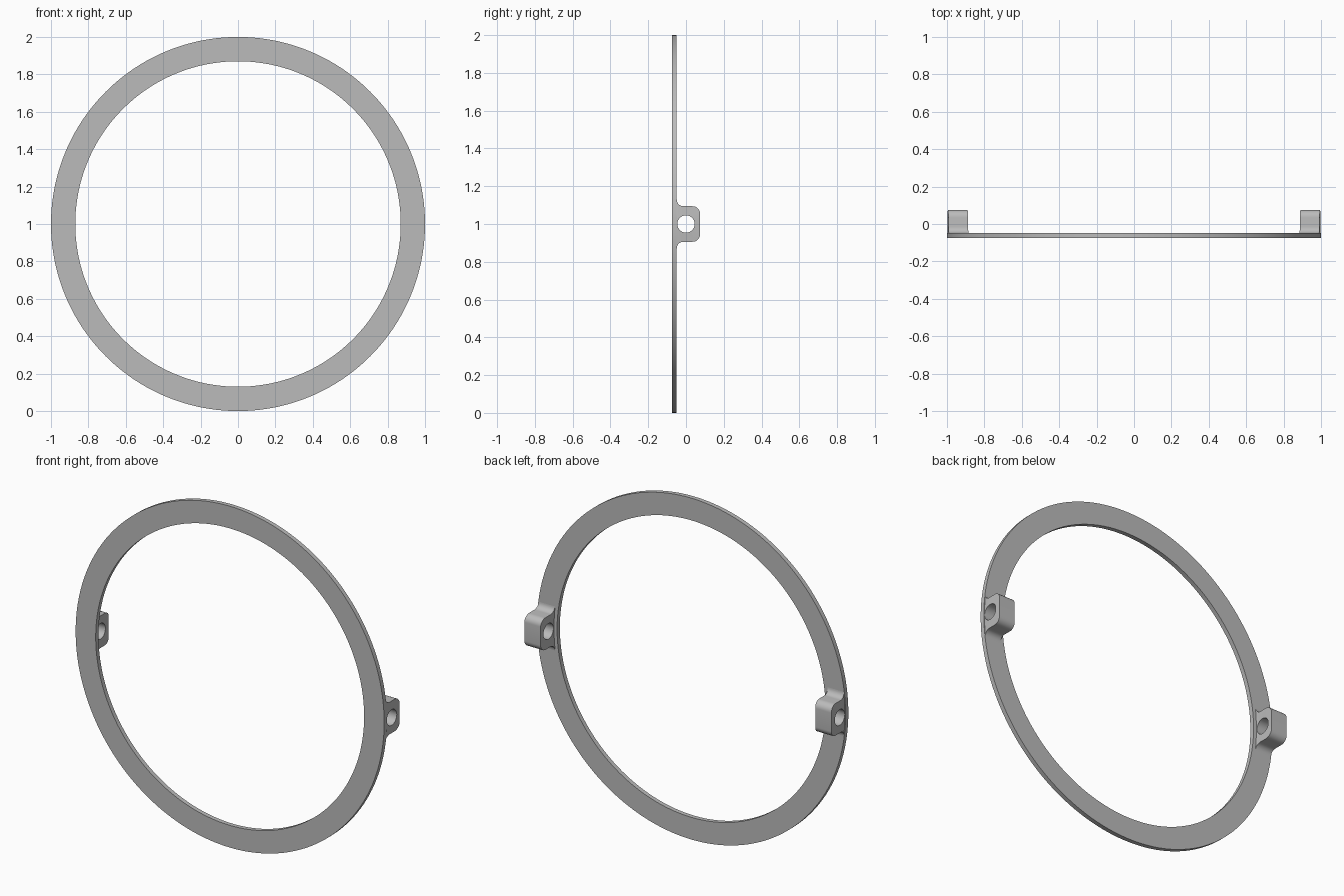
import bpy, bmesh
from math import sin, cos, pi, sqrt

cube = bpy.data.objects.get("Cube")
if cube:
    bpy.data.objects.remove(cube, do_unlink=True)

grey = bpy.data.materials.new("plain grey")
grey.use_nodes = True
colour = (0.5, 0.5, 0.5, 1)
grey.diffuse_color = colour
grey.node_tree.nodes["Principled BSDF"].inputs["Base Color"].default_value = colour

CENTRE = 1.0             # height of the ring axis
FRONT, BACK = -0.075, -0.049


def finish(bm, name):
    bmesh.ops.recalc_face_normals(bm, faces=bm.faces)
    mesh = bpy.data.meshes.new(name)
    bm.to_mesh(mesh)
    bm.free()
    mesh.materials.append(grey)
    obj = bpy.data.objects.new(name, mesh)
    bpy.context.collection.objects.link(obj)
    bpy.ops.object.select_all(action='DESELECT')
    obj.select_set(True)
    bpy.context.view_layer.objects.active = obj
    bpy.ops.object.shade_smooth_by_angle(angle=pi / 6)


def arc(cy, cz, r, start, end, n=8):
    """Points of an arc in the side plane, as (y, z offset)."""
    steps = [start + (end - start) * i / n for i in range(n + 1)]
    return [(cy + r * cos(a), cz + r * sin(a)) for a in steps]


def flat_ring():
    bm = bmesh.new()
    n = 256
    section = [(1.0, FRONT), (1.0, BACK), (0.87, BACK), (0.87, FRONT)]
    loops = [[bm.verts.new((r * cos(2 * pi * i / n), y, CENTRE + r * sin(2 * pi * i / n)))
              for r, y in section] for i in range(n)]
    for i in range(n):
        a, b = loops[i], loops[(i + 1) % n]
        for k in range(4):
            m = (k + 1) % 4
            bm.faces.new((a[k], a[m], b[m], b[k]))
    finish(bm, "flat_ring")


def lug(name, side):
    half, tip, corner, fillet = 0.094, 0.075, 0.04, 0.035
    # upper half of the side profile: flared foot, then rounded corner
    upper = [(BACK - 0.008, half + fillet)]
    upper += arc(BACK + fillet, half + fillet, fillet, pi, 1.5 * pi)
    upper += arc(tip - corner, half - corner, corner, pi / 2, 0)
    outline = upper + [(y, -z) for y, z in reversed(upper)]
    hole = arc(0, 0, 0.046, 0, 2 * pi, 40)[:-1]

    bm = bmesh.new()
    edges = []
    for loop in (outline, hole):
        verts = [bm.verts.new((0, y, z)) for y, z in loop]
        edges += [bm.edges.new((v, verts[i - 1])) for i, v in enumerate(verts)]
    bmesh.ops.triangle_fill(bm, edges=edges, use_beauty=True, normal=(1, 0, 0))
    inner = list(bm.verts)
    bmesh.ops.extrude_face_region(bm, geom=list(bm.faces), use_keep_orig=True)
    outer = [v for v in bm.verts if v not in set(inner)]

    # both ends follow the curve of the ring
    for verts, radius in ((inner, 0.892), (outer, 0.997)):
        for v in verts:
            v.co.x = side * sqrt(radius ** 2 - v.co.z ** 2)
            v.co.z += CENTRE
    finish(bm, name)


flat_ring()
lug("left_lug", 1)
lug("right_lug", -1)
